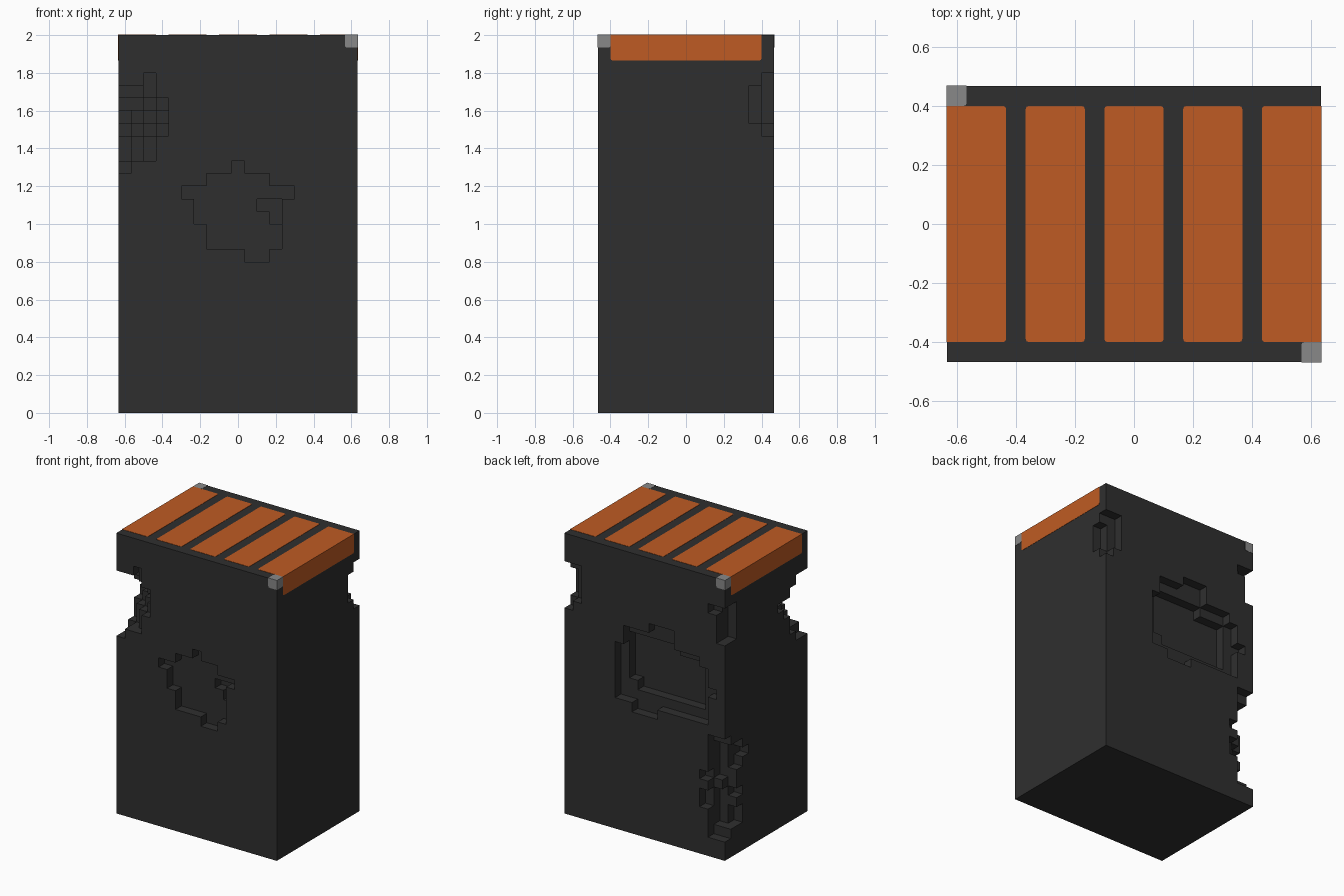
import bpy, bmesh
from mathutils import Vector

if "Cube" in bpy.data.objects:
    bpy.data.objects.remove(bpy.data.objects["Cube"])

U = 1 / 15                      # size of one block
NX, NY, NZ = 19, 14, 30         # body size in blocks
HALF_X, HALF_Y = NX * U / 2, NY * U / 2
SKIN = 0.002                    # how far inlays stand proud


def material(name, rgb):
    m = bpy.data.materials.new(name)
    m.use_nodes = True
    m.diffuse_color = (*rgb, 1)
    m.node_tree.nodes["Principled BSDF"].inputs["Base Color"].default_value = (*rgb, 1)
    return m


charcoal = material("charcoal", (0.028, 0.028, 0.028))
orange = material("orange", (0.52, 0.105, 0.017))
grey = material("grey", (0.25, 0.25, 0.25))


def add_object(name, bm, mat):
    bmesh.ops.recalc_face_normals(bm, faces=bm.faces)
    mesh = bpy.data.meshes.new(name)
    bm.to_mesh(mesh)
    bm.free()
    mesh.materials.append(mat)
    obj = bpy.data.objects.new(name, mesh)
    bpy.context.collection.objects.link(obj)


carved = set()


# Chipped vertical edges: each level has a width along x and a depth along y
def chip_edge(at_max_x, at_max_y, top, sizes):
    for step, (w, d) in enumerate(sizes):
        for a in range(w):
            for b in range(d):
                if a / w + b / d < 1:
                    carved.add((NX - 1 - a if at_max_x else a,
                                NY - 1 - b if at_max_y else b, top - step))


# Shallow dents: each level has a first and last column
def dent(back, top, spans, layer=0):
    for step, (first, last) in enumerate(spans):
        for i in range(first, last + 1):
            carved.add((NX - 1 - i if back else i,
                        NY - 1 - layer if back else layer, top - step))


chip_edge(False, False, 25, [(3, 2), (4, 3), (4, 5), (4, 4), (3, 3), (3, 3), (1, 2)])
carved.add((2, 0, 26))
chip_edge(True, True, 26, [(2, 1), (2, 2), (2, 2), (2, 2), (1, 1)])
chip_edge(False, True, 26, [(2, 2), (1, 2), (1, 2), (1, 2)])
chip_edge(False, True, 12, [(2, 1), (2, 3), (2, 4), (2, 3), (3, 2), (2, 2),
                            (3, 3), (3, 2), (2, 3), (2, 3), (2, 1)])
dent(False, 19, [(9, 9), (7, 11), (5, 13), (6, 12), (6, 12), (7, 12), (7, 12), (10, 11)])
dent(False, 16, [(11, 12), (12, 12)], layer=1)
dent(True, 22, [(10, 12), (7, 12), (7, 15), (6, 16), (6, 16), (6, 17),
                (6, 16), (6, 16), (6, 16), (8, 10)])
dent(True, 20, [(7, 12), (7, 15), (7, 15), (7, 15), (7, 15), (8, 15)], layer=1)


def solid(c):
    return all(0 <= v < n for v, n in zip(c, (NX, NY, NZ))) and c not in carved


# Body: only the exposed sides of the blocks
bm = bmesh.new()
verts = {}


def corner(p):
    if p not in verts:
        verts[p] = bm.verts.new((p[0] * U - HALF_X, p[1] * U - HALF_Y, p[2] * U))
    return verts[p]


for x in range(NX):
    for y in range(NY):
        for z in range(NZ):
            cell = (x, y, z)
            if not solid(cell):
                continue
            for axis in range(3):
                for side in (0, 1):
                    near = list(cell)
                    near[axis] += 2 * side - 1
                    if solid(tuple(near)):
                        continue
                    quad = []
                    for s, t in ((0, 0), (1, 0), (1, 1), (0, 1)):
                        p = list(cell)
                        p[axis] += side
                        p[(axis + 1) % 3] += s
                        p[(axis + 2) % 3] += t
                        quad.append(corner(tuple(p)))
                    bm.faces.new(quad if side else quad[::-1])
add_object("body", bm, charcoal)


# Inlays: blocks set into the body, rounded only where they meet it
def inlay(name, lo, hi, mat):
    shell = Vector((HALF_X, HALF_Y, NZ * U))
    ends = []
    for end in (lo, hi):
        p = Vector((end[0] * U - HALF_X, end[1] * U - HALF_Y, end[2] * U))
        for a in range(3):
            if abs(p[a]) > shell[a] - SKIN:
                p[a] += SKIN if p[a] > 0 else -SKIN
        ends.append(p)
    bm = bmesh.new()
    bmesh.ops.create_cube(bm, size=1)
    for v in bm.verts:
        v.co = Vector([ends[int(v.co[a] > 0)][a] for a in range(3)])

    def on_shell(e):
        return any(all(abs(v.co[a]) > shell[a] for v in e.verts) for a in range(3))

    bmesh.ops.bevel(bm, geom=[e for e in bm.edges if not on_shell(e)],
                    offset=0.01, segments=2, profile=0.5, affect='EDGES')
    add_object(name, bm, mat)


for n in range(5):
    inlay(f"top_stripe_{n + 1}", (4 * n, 1, NZ - 2), (4 * n + 3, NY - 1, NZ), orange)
inlay("front_corner_stud", (NX - 1, 0, NZ - 1), (NX, 1, NZ), grey)
inlay("back_corner_stud", (0, NY - 1, NZ - 1), (1, NY, NZ), grey)
